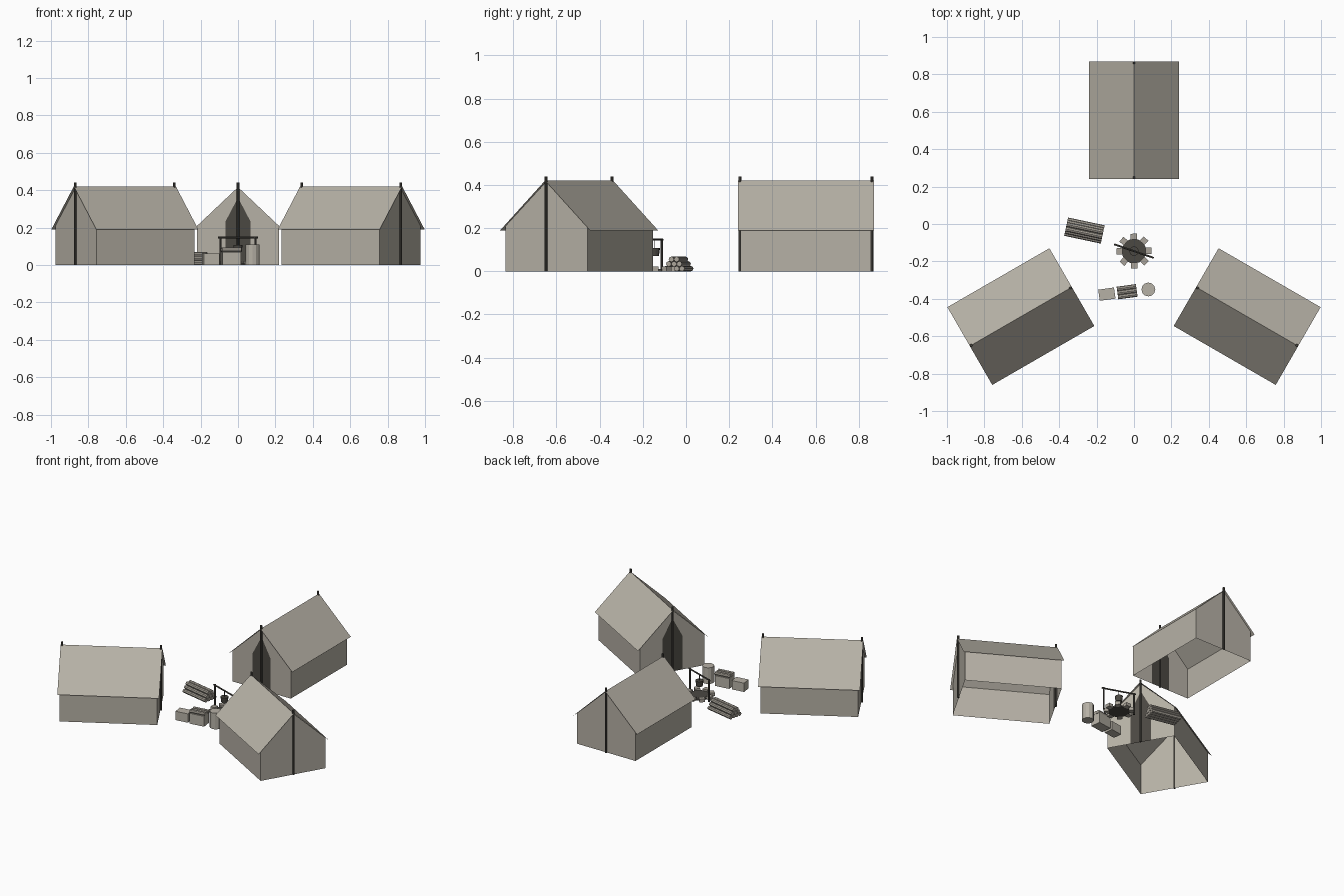
import bpy, bmesh, math
from mathutils import Matrix, Vector

cube = bpy.data.objects.get("Cube")
if cube:
    bpy.data.objects.remove(cube, do_unlink=True)


def material(name, color):
    m = bpy.data.materials.new(name)
    m.use_nodes = True
    m.diffuse_color = (*color, 1)
    m.node_tree.nodes["Principled BSDF"].inputs["Base Color"].default_value = (*color, 1)
    return m


CANVAS = material("canvas", (0.47, 0.44, 0.38))
WOOD = material("wood", (0.40, 0.37, 0.32))
DARK = material("dark_iron", (0.07, 0.065, 0.055))


def build(name, bm, mat, matrix=Matrix()):
    mesh = bpy.data.meshes.new(name)
    bm.to_mesh(mesh)
    bm.free()
    mesh.materials.append(mat)
    ob = bpy.data.objects.new(name, mesh)
    ob.matrix_world = matrix
    bpy.context.collection.objects.link(ob)
    return ob


def place(x, y, degrees, z=0):
    return Matrix.Translation((x, y, z)) @ Matrix.Rotation(math.radians(degrees), 4, "Z")


def sheets(name, polygons, mat, matrix):
    bm = bmesh.new()
    for poly in polygons:
        bm.faces.new([bm.verts.new(p) for p in poly])
    bmesh.ops.remove_doubles(bm, verts=bm.verts, dist=0.0001)
    return build(name, bm, mat, matrix)


def box(name, size, mat, matrix):
    bm = bmesh.new()
    bmesh.ops.create_cube(bm, size=1)
    bmesh.ops.scale(bm, vec=size, verts=bm.verts)
    bmesh.ops.translate(bm, vec=(0, 0, size[2] / 2), verts=bm.verts)
    return build(name, bm, mat, matrix)


def rod(name, a, b, radius, mat, matrix=Matrix(), sides=8, end_radius=None):
    a, b = Vector(a), Vector(b)
    bm = bmesh.new()
    bmesh.ops.create_cone(bm, cap_ends=True, segments=sides, radius1=radius,
                          radius2=radius if end_radius is None else end_radius,
                          depth=(b - a).length)
    turn = Vector((0, 0, 1)).rotation_difference(b - a).to_matrix().to_4x4()
    bm.transform(Matrix.Translation((a + b) / 2) @ turn)
    return build(name, bm, mat, matrix)


# Tents: half width, half length, wall height and ridge
W, L, H, R = 0.22, 0.302, 0.208, 0.416
DW, DH, DT = 0.068, 0.23, 0.36


def tent(name, m):
    walls = [[(s * W, -L, 0), (s * W, L, 0), (s * W, L, H), (s * W, -L, H)] for s in (-1, 1)]
    walls.append([(-W, L, 0), (W, L, 0), (W, L, H), (0, L, R), (-W, L, H)])
    # front gable split around the pointed doorway
    for s in (-1, 1):
        walls.append([(s * W, -L, 0), (s * W, -L, H), (0, -L, R), (0, -L, DT),
                      (s * DW, -L, DH), (s * DW, -L, 0)])
    sheets(name + "_walls", walls, CANVAS, m)
    sheets(name + "_door", [[(-DW, -L, 0), (DW, -L, 0), (DW, -L, DH),
                             (0, -L, DT), (-DW, -L, DH)]], DARK, m)
    roof = [[(0, -0.315, 0.42), (0, 0.315, 0.42), (s * 0.24, 0.315, 0.19),
             (s * 0.24, -0.315, 0.19)] for s in (-1, 1)]
    sheets(name + "_roof", roof, CANVAS, m)
    for end, s in (("front", -1), ("back", 1)):
        rod(f"{name}_{end}_pole", (0, s * 0.306, 0), (0, s * 0.306, 0.44), 0.007, DARK, m)


tent("back_tent", place(0, 0.555, 0))
tent("left_tent", place(0.605, -0.495, -120))
tent("right_tent", place(-0.605, -0.495, 120))

# Fire pit with a ring of stones
fire = place(0, -0.145, -19)
rod("ash_bed", (0, 0, 0), (0, 0, 0.01), 0.066, DARK, fire, 16)
for i in range(8):
    spot = fire @ Matrix.Rotation(i * math.tau / 8 + 0.35, 4, "Z") @ Matrix.Translation((0.077, 0, 0))
    box(f"hearth_stone_{i + 1}", (0.032, 0.034, 0.022), WOOD, spot)

# Cooking frame and hanging pot
for side, s in (("right", -1), ("left", 1)):
    rod(f"{side}_frame_post", (s * 0.1, 0, 0), (s * 0.1, 0, 0.152), 0.006, DARK, fire)
rod("frame_bar", (-0.112, 0, 0.147), (0.112, 0, 0.147), 0.005, DARK, fire)
rod("pot_hook", (0, 0, 0.105), (0, 0, 0.147), 0.002, DARK, fire)
rod("cooking_pot", (0, 0, 0.07), (0, 0, 0.108), 0.02, DARK, fire, 12, 0.025)

# Stacked logs
pile = place(-0.265, -0.035, -12)
radius = 0.0125
for row, count in enumerate((4, 3, 2)):
    for i in range(count):
        y = (i - (count - 1) / 2) * 2 * radius
        z = radius + row * radius * math.sqrt(3)
        rod(f"log_{row + 1}_{i + 1}", (-0.1, y, z), (0.1, y, z), radius, WOOD, pile)

# Supplies: two crates, blanket rolls and a barrel
box("small_crate", (0.085, 0.06, 0.06), CANVAS, place(-0.145, -0.375, 8))
box("large_crate", (0.1, 0.068, 0.07), CANVAS, place(-0.037, -0.362, 8))
for i in range(3):
    y = (i - 1) * 0.022
    rod(f"blanket_roll_{i + 1}", (-0.052, y, 0.081), (0.052, y, 0.081), 0.012, WOOD,
        place(-0.037, -0.362, 8))
rod("barrel", (0, 0, 0), (0, 0, 0.11), 0.037, CANVAS, place(0.077, -0.35, 0), 12)
